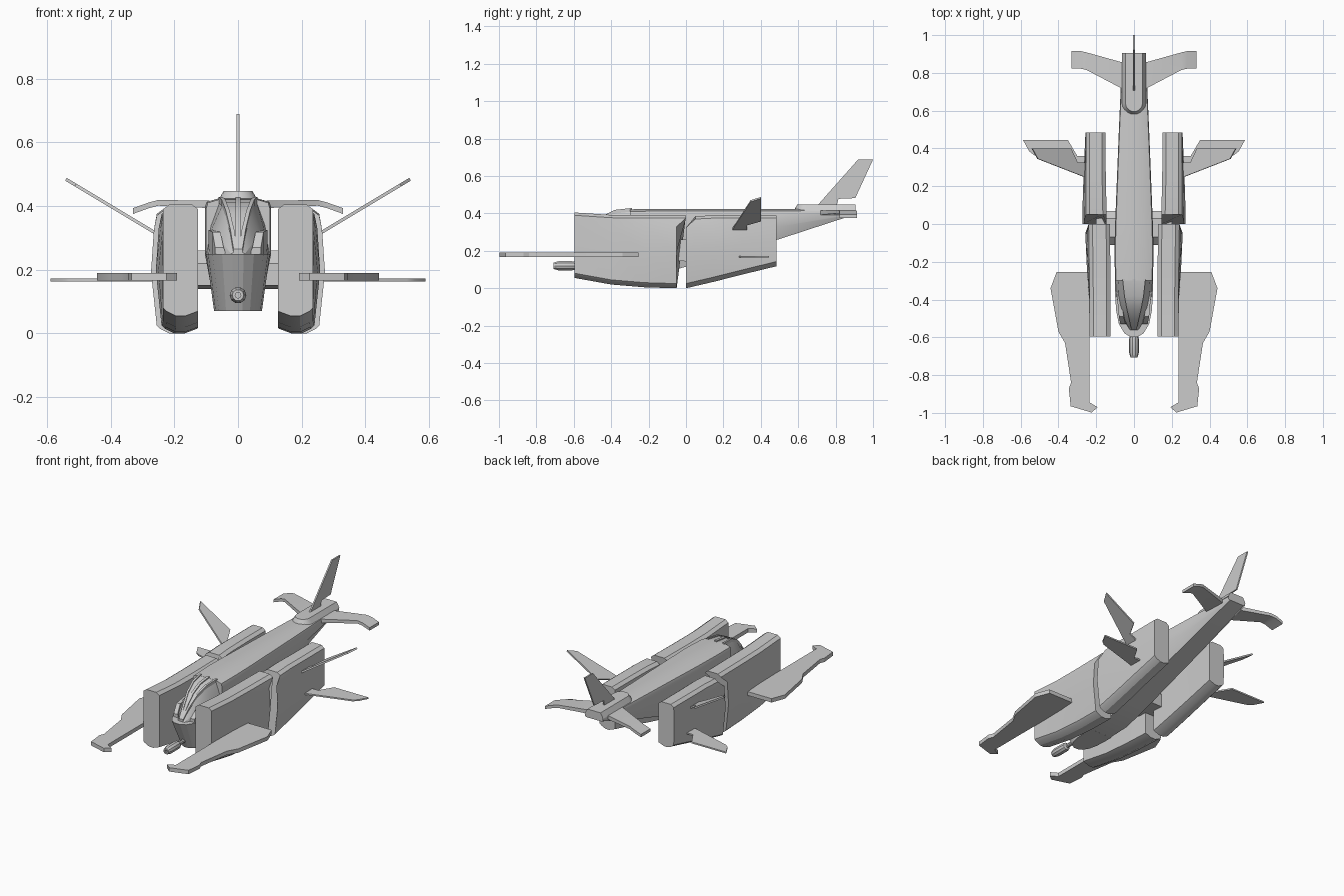
import bpy, bmesh, math
from mathutils import Vector

cube = bpy.data.objects.get("Cube")
if cube:
    bpy.data.objects.remove(cube, do_unlink=True)

grey = bpy.data.materials.new("hull_grey")
grey.use_nodes = True
COLOUR = (0.6, 0.6, 0.6, 1)
grey.diffuse_color = COLOUR
grey.node_tree.nodes["Principled BSDF"].inputs["Base Color"].default_value = COLOUR


def finish(name, bm, mirror=False, angle=25):
    """Turn a bmesh into a named object with sharp edges above the angle."""
    bmesh.ops.remove_doubles(bm, verts=bm.verts, dist=0.0005)
    bmesh.ops.recalc_face_normals(bm, faces=bm.faces)
    for f in bm.faces:
        f.smooth = True
    for e in bm.edges:
        e.smooth = e.calc_face_angle(math.pi) < math.radians(angle)
    mesh = bpy.data.meshes.new(name)
    bm.to_mesh(mesh)
    bm.free()
    mesh.materials.append(grey)
    obj = bpy.data.objects.new(name, mesh)
    bpy.context.collection.objects.link(obj)
    if mirror:
        obj.modifiers.new("Mirror", "MIRROR").use_mirror_merge = False
    return obj


def loft(name, rings, mirror=False):
    """Skin a list of equal-length closed rings and cap both ends."""
    bm = bmesh.new()
    loops = [[bm.verts.new(p) for p in ring] for ring in rings]
    n = len(loops[0])
    for a, b in zip(loops, loops[1:]):
        for i in range(n):
            j = (i + 1) % n
            bm.faces.new((a[i], a[j], b[j], b[i]))
    bm.faces.new(loops[0])
    bm.faces.new(loops[-1])
    return finish(name, bm, mirror)


def plate(name, outline, thick, place, normal=(0, 0, 1), mirror=False):
    """Extrude a flat outline, positioned by place(u, v), along its normal."""
    off = Vector(normal).normalized() * thick / 2
    mid = [Vector(place(u, v)) for u, v in outline]
    return loft(name, [[p - off for p in mid], [p + off for p in mid]], mirror)


def both_sides(half):
    """Close a right-half section, listed top to bottom, by reflection."""
    return half + [(-x, y, z) for x, y, z in reversed(half)]


# Engine pods, split by a slanted gap
def pod_ring(y, zb, zt, xi, xo, bulge, dy=0):
    low, mid = zb + 0.015, (zb + zt) / 2
    return [(xi, y, low), (xi, y, zt - 0.06), (xi, y + dy, zt - 0.015),
            (xi + 0.02, y + dy, zt), (xo - 0.02, y + dy, zt),
            (xo, y + dy, zt - 0.015), (xo + bulge / 2, y, zt - 0.06),
            (xo + bulge, y, mid), (xo, y, low + 0.01),
            (xo - 0.01, y, low), (xo - 0.04, y, zb), (xi + 0.04, y, zb)]


loft("front_pod", [pod_ring(*s) for s in (
    (-0.595, 0.055, 0.405, 0.125, 0.235, 0),
    (-0.4, 0.02, 0.392, 0.125, 0.235, 0.003),
    (-0.22, 0.005, 0.39, 0.125, 0.237, 0.013),
    (-0.05, 0, 0.39, 0.128, 0.24, 0.018, 0.05))], True)
loft("rear_pod", [pod_ring(*s) for s in (
    (0, 0, 0.385, 0.145, 0.255, 0.018, 0.05),
    (0.15, 0.035, 0.39, 0.147, 0.255, 0.016),
    (0.3, 0.073, 0.39, 0.15, 0.255, 0.01),
    (0.485, 0.118, 0.39, 0.15, 0.255, 0.002))], True)

# Fuselage tapering up to the tail
loft("fuselage", [both_sides([(w * 0.55, y, zt), (w * 0.95, y, zt - k * 0.4),
                              (w, y, zt - k), (w, y, zm), (wb, y, zb)])
                  for y, zb, zm, zt, w, wb, k in (
    (-0.3, 0.07, 0.25, 0.422, 0.1, 0.07, 0.03),
    (-0.15, 0.075, 0.25, 0.425, 0.104, 0.07, 0.03),
    (0, 0.115, 0.26, 0.425, 0.1, 0.07, 0.03),
    (0.5, 0.263, 0.33, 0.424, 0.08, 0.06, 0.025),
    (0.905, 0.395, 0.4, 0.42, 0.062, 0.05, 0.012))])

# Rounded nose tub below the canopy
rim = both_sides([(0.1, -0.29, 0.25), (0.1, -0.38, 0.25), (0.094, -0.46, 0.25),
                  (0.08, -0.53, 0.25), (0.05, -0.58, 0.25), (0.018, -0.597, 0.25)])
keel = [(x * 0.75, -0.29 + (y + 0.29) * 0.72, 0.07) for x, y, z in rim]
loft("nose_tub", [keel, rim])

# Canopy with a flat crown, slanted panes and raised frames
stations = ((-0.29, 0.1, 0.055, 0.422), (-0.38, 0.094, 0.045, 0.412),
            (-0.45, 0.08, 0.032, 0.378), (-0.51, 0.055, 0.018, 0.32),
            (-0.56, 0.026, 0.008, 0.258))
loft("canopy", [both_sides([(wt, y, z), (wb * 0.85, y, z - (z - 0.24) * 0.45),
                            (wb, y, 0.24)]) for y, wb, wt, z in stations])


def frame(name, path, width, mirror=False):
    loft(name, [[(x - w, y, z - 0.012), (x - w, y, z + 0.007),
                 (x + w, y, z + 0.007), (x + w, y, z - 0.012)]
                for x, y, z in path for w in [width]], mirror)


frame("canopy_centre_frame", [(0, y, z) for y, wb, wt, z in stations], 0.008)
frame("canopy_side_frame", [(wt, y, z) for y, wb, wt, z in stations], 0.006, True)
loft("cockpit_shoulder", [[(a, y, 0.24), (b, y, 0.24), (b, y, z), (a + 0.01, y, z)]
                          for a, b, y, z in ((0.035, 0.072, -0.53, 0.27),
                                             (0.045, 0.08, -0.49, 0.318),
                                             (0.06, 0.092, -0.36, 0.325))], True)


# Nose gun, turned around the y axis
def disc(y, r, sides=10):
    return [(r * math.cos(math.tau * i / sides), y,
             0.12 + r * math.sin(math.tau * i / sides)) for i in range(sides)]


loft("nose_gun", [disc(y, r) for y, r in (
    (-0.45, 0.012), (-0.585, 0.012), (-0.592, 0.022), (-0.61, 0.026),
    (-0.68, 0.026), (-0.708, 0.018), (-0.708, 0.009), (-0.69, 0.009))])

# Cross beams joining pods and fuselage
loft("pod_beam", [[(x, -0.11, 0.15), (x, 0.07, 0.14), (x, 0.07, 0.22),
                   (x, 0.03, 0.26), (x, -0.07, 0.26), (x, -0.11, 0.22)]
                  for x in (-0.2, 0.2)])

# Forward prongs
plate("front_wing", [(0.2, -0.255), (0.41, -0.255), (0.442, -0.34), (0.4, -0.57),
                     (0.365, -0.63), (0.333, -0.84), (0.345, -0.87), (0.335, -0.965),
                     (0.225, -0.998), (0.192, -0.97), (0.235, -0.945),
                     (0.235, -0.58), (0.2, -0.56)],
      0.024, lambda x, y: (x, y, 0.178), mirror=True)

# Rear pod fins: flat lower pair and raised upper pair
plate("lower_fin", [(0.23, 0.275), (0.53, 0.365), (0.555, 0.385), (0.588, 0.445),
                    (0.35, 0.445), (0.3, 0.36), (0.23, 0.36)],
      0.009, lambda x, y: (x, y, 0.168), mirror=True)
slope = 0.6
plate("upper_fin", [(0.24, 0.24), (0.51, 0.345), (0.54, 0.4), (0.335, 0.4),
                    (0.3, 0.325), (0.24, 0.325)],
      0.01, lambda x, y: (x, y, 0.316 + (x - 0.26) * slope), (-slope, 0, 1), True)

# Tailplane with drooped tips
loft("tailplane", [[(x, a, z - t), (x, a, z + t), (x, b, z + t), (x, b, z - t)]
                   for x, a, b, z, t in ((0.02, 0.69, 0.845, 0.405, 0.012),
                                         (0.06, 0.715, 0.855, 0.404, 0.012),
                                         (0.25, 0.815, 0.908, 0.41, 0.009),
                                         (0.28, 0.822, 0.915, 0.402, 0.009),
                                         (0.33, 0.822, 0.915, 0.384, 0.009))], True)

# Rounded fin base and tail fin
def base_ring(r, z):
    arc = [(r * math.cos(math.pi * i / 10), 0.64 - r * math.sin(math.pi * i / 10), z)
           for i in range(11)]
    return [(r, 0.905, z)] + arc + [(-r, 0.905, z)]


loft("fin_base", [base_ring(0.064, 0.415), base_ring(0.045, 0.447)])
plate("tail_fin", [(0.7, 0.44), (0.92, 0.688), (1, 0.688), (0.905, 0.482),
                   (0.815, 0.478), (0.805, 0.44)],
      0.009, lambda y, z: (0, y, z), (1, 0, 0))
